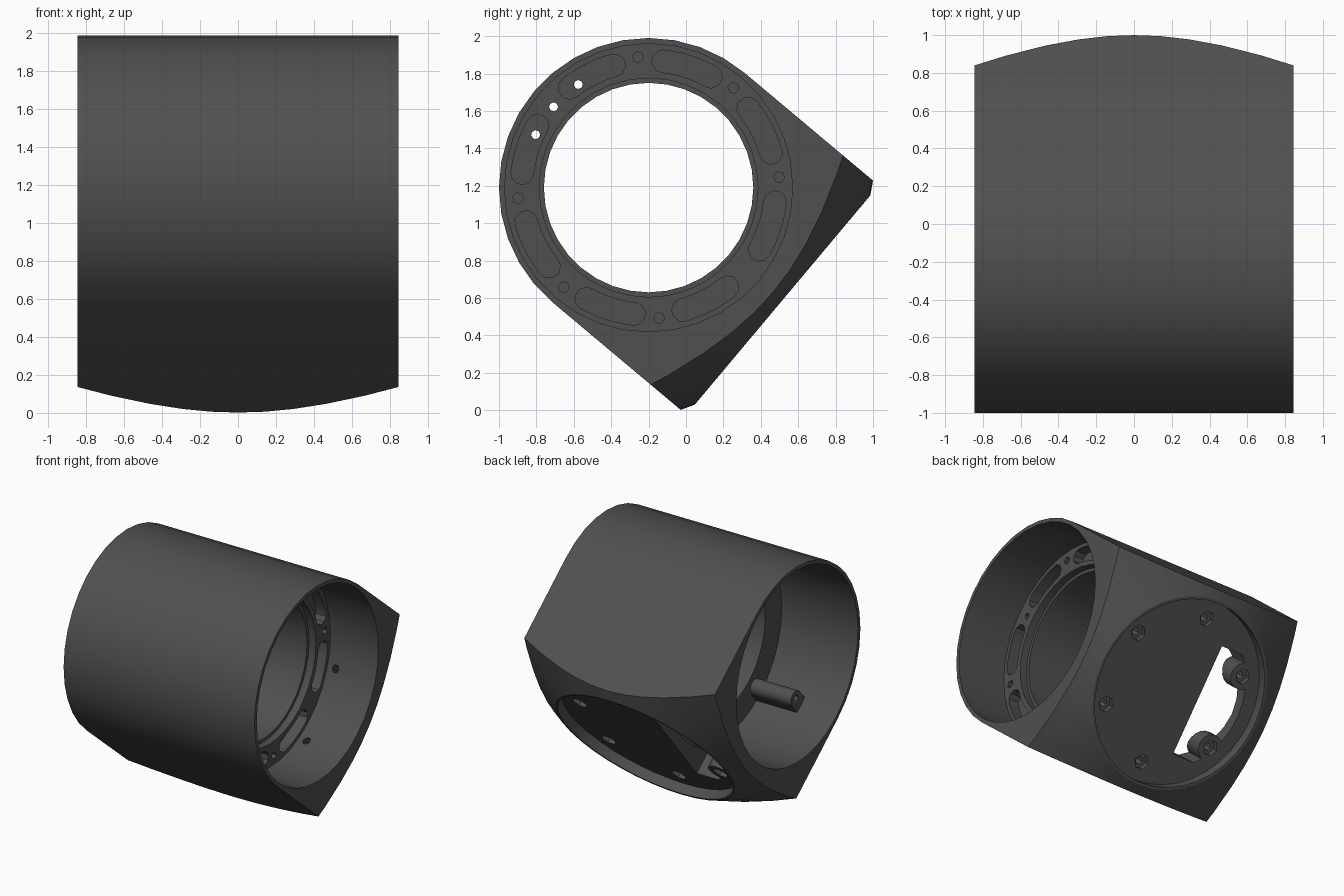
import bpy
import bmesh
from math import sin, cos, pi, radians
from mathutils import Matrix, Vector

cube = bpy.data.objects.get("Cube")
if cube:
    bpy.data.objects.remove(cube)

# Local frame: X = barrel axis, Z = towards the domed end, origin on the barrel axis
TILT = 130
PLACE = Matrix.Translation((0, -0.2, 1.19)) @ Matrix.Rotation(radians(-TILT), 4, 'X')
HALF, R_OUT, R_BORE, R_HOLE = 0.845, 0.8, 0.77, 0.56
RING_FRONT, RING_BACK = 0.42, -0.17
END, FLOOR = 0.935, 0.855


def arc(r, a0, a1, n, cx=0, cy=0):
    return [(cx + r * cos(radians(a0 + (a1 - a0) * i / n)),
             cy + r * sin(radians(a0 + (a1 - a0) * i / n))) for i in range(n + 1)]


def circle(r, n=36, cx=0, cy=0):
    return arc(r, 0, 360, n, cx, cy)[:-1]


def polar(r, deg):
    return r * cos(radians(deg)), r * sin(radians(deg))


def rotated(pts, deg):
    m = Matrix.Rotation(radians(deg), 2)
    return [tuple(m @ Vector(p)) for p in pts]


def finish(name, bm):
    bmesh.ops.recalc_face_normals(bm, faces=bm.faces)
    mesh = bpy.data.meshes.new(name)
    bm.to_mesh(mesh)
    bm.free()
    obj = bpy.data.objects.new(name, mesh)
    bpy.context.collection.objects.link(obj)
    return obj


def prism(name, pts, lo, hi, axis='X'):
    """Extrude an outline along the barrel axis (X) or the end axis (Z)."""
    bm = bmesh.new()
    loops = [[bm.verts.new((h, a, b) if axis == 'X' else (a, b, h)) for a, b in pts]
             for h in (lo, hi)]
    n = len(pts)
    for loop in loops:
        bm.faces.new(loop)
    for i in range(n):
        j = (i + 1) % n
        bm.faces.new((loops[0][i], loops[0][j], loops[1][j], loops[1][i]))
    return finish(name, bm)


def combine(obj, tool, operation='DIFFERENCE'):
    """Apply a boolean and discard the tool."""
    mod = obj.modifiers.new("cut", 'BOOLEAN')
    mod.operation, mod.solver, mod.object = operation, 'EXACT', tool
    bpy.context.view_layer.update()
    deps = bpy.context.evaluated_depsgraph_get()
    mesh = bpy.data.meshes.new_from_object(obj.evaluated_get(deps))
    obj.modifiers.clear()
    old, obj.data = obj.data, mesh
    bpy.data.meshes.remove(old)
    bpy.data.objects.remove(tool)


def cut(obj, pts, lo, hi, axis='X'):
    combine(obj, prism("cutter", pts, lo, hi, axis))


# Outer body: barrel with tangent flat sides, trimmed by a cone at the end
profile = arc(R_OUT, 180, 360, 18) + [(R_OUT, 1), (-R_OUT, 1)]
housing = prism("housing", profile, -HALF, HALF)
bm = bmesh.new()
depth = 2
bmesh.ops.create_cone(bm, cap_ends=True, segments=36, radius1=0.73 + depth / 0.57,
                      radius2=0.73, depth=depth,
                      matrix=Matrix.Translation((0, 0, END - depth / 2)))
combine(housing, finish("cone", bm), 'INTERSECT')

# Bores on both sides, leaving a thick inner ring with a stepped hole
cut(housing, circle(R_BORE), RING_FRONT, 1)
cut(housing, circle(R_BORE), -1, RING_BACK)
cut(housing, circle(R_HOLE), -0.3, 0.6)
cut(housing, circle(0.585), RING_FRONT - 0.06, 0.6)

# Curved pockets in the ring face
pocket = (arc(0.74, -11.5, 11.5, 5) + arc(0.06, 41.5, 161.5, 3, *polar(0.68, 11.5))
          + arc(0.62, 11.5, -11.5, 5) + arc(0.06, 198.5, 318.5, 3, *polar(0.68, -11.5)))
for k in range(8):
    cut(housing, rotated(pocket, 72.1 + 45 * k + TILT), RING_FRONT - 0.09, 0.6)

# Ring screw holes and three cable holes
for deg in (4.6, 49.6, 94.6, 184.6, 229.6, 274.6):
    cut(housing, circle(0.03, 6, *polar(0.7, deg + TILT)), RING_FRONT - 0.15, 0.6)
for deg in (124.3, 139.6, 154.9):
    cut(housing, circle(0.024, 8, *polar(0.667, deg + TILT)), -0.3, 0.6)

# Recessed round end plate
cut(housing, circle(0.71), FLOOR, 1.2, 'Z')

# Window in the end plate, with material kept around two screws
window = prism("window", circle(0.6), 0.4, 1.1, 'Z')
area = [(-0.9, -0.43), (-0.22, -0.43), (-0.22, 0.43), (-0.9, 0.43)]
combine(window, prism("area", area, 0.3, 1.2, 'Z'), 'INTERSECT')
lug = arc(0.1, 90, 270, 8, 0.57, 0) + [(0.9, -0.1), (0.9, 0.1)]
for deg in (150, 210):
    cut(window, rotated(lug, deg), 0.2, 1.3, 'Z')
combine(housing, window)

# End plate screws with hexagonal seats
for k in range(6):
    x, y = polar(0.57, 30 + 60 * k)
    cut(housing, circle(0.06, 6, x, y), FLOOR - 0.04, 1.1, 'Z')
    cut(housing, circle(0.03, 6, x, y), 0.4, 1.1, 'Z')

# Screw pillars along the bore wall behind the ring
parts = [housing]
outline = arc(0.065, 90, 270, 8, 0.67, 0) + [(0.775, -0.065), (0.775, 0.065)]
for side, deg in (("lower", 229.6), ("upper", 49.6)):
    pillar = prism(side + "_screw_pillar", rotated(outline, deg + TILT), -0.53, RING_BACK + 0.01)
    cut(pillar, circle(0.03, 6, *polar(0.67, deg + TILT)), -0.6, -0.4)
    parts.append(pillar)

# Dark finish, placement and shading
dark = bpy.data.materials.new("dark_grey")
dark.use_nodes = True
dark.diffuse_color = (0.08, 0.08, 0.08, 1)
dark.node_tree.nodes["Principled BSDF"].inputs["Base Color"].default_value = (0.08, 0.08, 0.08, 1)
bpy.ops.object.select_all(action='DESELECT')
for obj in parts:
    obj.data.transform(PLACE)
    obj.data.materials.clear()
    obj.data.materials.append(dark)
    obj.select_set(True)
bpy.context.view_layer.objects.active = housing
bpy.ops.object.shade_smooth_by_angle(angle=radians(25))
